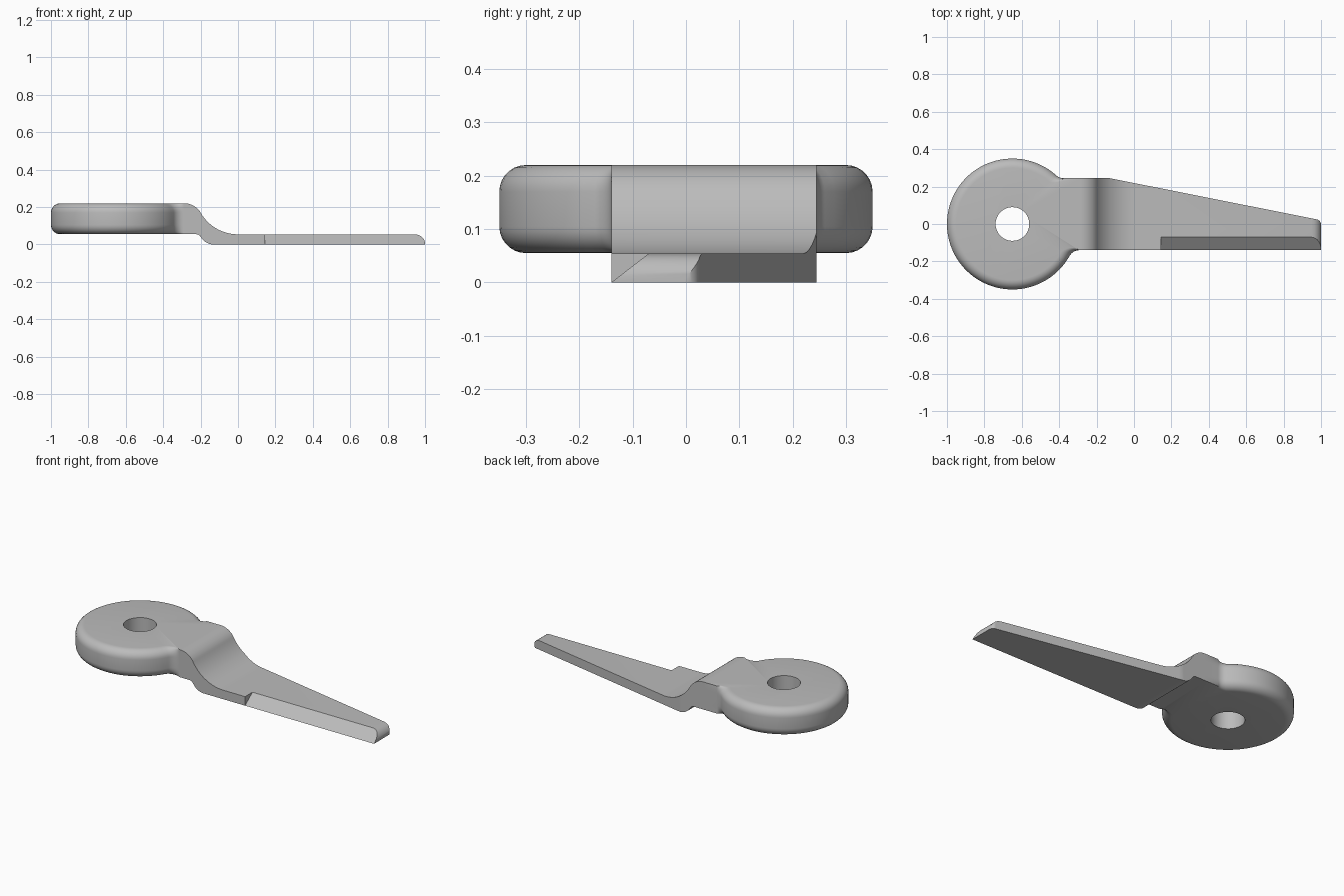
import bpy, bmesh
from math import sin, cos, pi, sqrt, atan2, radians

if "Cube" in bpy.data.objects:
    bpy.data.objects.remove(bpy.data.objects["Cube"], do_unlink=True)

HEAD_X, HEAD_R, EDGE_R, BLEND_R = -0.65, 0.35, 0.05, 0.06
LOW, HIGH, THICK = 0.055, 0.22, 0.054
FRONT, BACK, JOIN_X = -0.14, 0.245, -0.29


def steps(a, b, n):
    return [a + (b - a) * i / n for i in range(n + 1)]


# Plan outline of the head: (x, y, normal x, normal y, edge rounding weight)
def blend(y):
    s, cy = (1 if y > 0 else -1), abs(y) + BLEND_R
    dx = sqrt((HEAD_R + BLEND_R) ** 2 - cy ** 2)
    phi = atan2(cy, dx)
    pts = [(HEAD_X + dx - BLEND_R * cos(u), s * (cy - BLEND_R * sin(u)),
            cos(u), s * sin(u), (pi / 2 - u) / (pi / 2 - phi))
           for u in steps(phi, pi / 2, 8)]
    return phi, pts + [(JOIN_X, y, 0, s, 0)]


phi_back, back_blend = blend(BACK)
phi_front, front_blend = blend(FRONT)
disc = [(HEAD_X + HEAD_R * cos(a), HEAD_R * sin(a), cos(a), sin(a), 1)
        for a in steps(phi_back, 2 * pi - phi_front, 64)[1:-1]]
outline = back_blend[::-1] + disc + front_blend

# Rounded edge: (inset, height) from underside to top
rim = [(EDGE_R * (1 - sin(t)), LOW + EDGE_R * (1 - cos(t))) for t in steps(0, pi / 2, 7)]
rim += [(i, LOW + HIGH - z) for i, z in reversed(rim)]

bm = bmesh.new()
rings = [[bm.verts.new((x - nx * w * i, y - ny * w * i, z)) for x, y, nx, ny, w in outline]
         for i, z in rim]
for lo, hi in zip(rings, rings[1:]):
    for k in range(len(lo) - 1):
        bm.faces.new((lo[k], lo[k + 1], hi[k + 1], hi[k]))
bm.faces.new(rings[0][::-1])
bm.faces.new(rings[-1])


# Arm cross-section limits along its length
def arm_top(x):
    if x < -0.199:
        return 0.12 + sqrt(0.01 - max(0, x + 0.286) ** 2)
    if x < 0:
        return THICK + 0.23 - sqrt(0.23 ** 2 - x * x)
    if x > 0.95:
        return 0.003 + sqrt(max(0, 0.05 ** 2 - (x - 0.95) ** 2))
    return THICK


def arm_bottom(x):
    if x < -0.225:
        return LOW
    if x < -0.199:
        return 0.025 + sqrt(0.03 ** 2 - (x + 0.225) ** 2)
    if x < -0.13:
        return 0.08 - sqrt(0.08 ** 2 - (x + 0.13) ** 2)
    return 0


def arm_back(x):
    if x > 0.976:
        return -0.004 + sqrt(max(0, 0.03 ** 2 - (x - 0.97) ** 2))
    return min(BACK, BACK - 0.199 * (x + 0.13))


stations = [-0.286] + steps(-0.275, -0.225, 4) + steps(-0.219, -0.199, 4)
stations += steps(-0.19, -0.13, 6) + steps(-0.11, 0, 5)
stations += [0.95 + 0.05 * sin(t) for t in steps(0, pi / 2, 12)]

# Arm lofted from the head's end face; columns run underside to top
front_col, back_col = [r[-1] for r in rings], [r[0] for r in rings]
for x in stations:
    zs = (arm_bottom(x), arm_top(x))
    f = [bm.verts.new((x, FRONT, z)) for z in zs]
    b = [bm.verts.new((x, arm_back(x), z)) for z in zs]
    bm.faces.new(front_col[::-1] + f)
    bm.faces.new(back_col + b[::-1])
    bm.faces.new((front_col[-1], f[-1], b[-1], back_col[-1]))
    bm.faces.new((front_col[0], back_col[0], b[0], f[0]))
    front_col, back_col = f, b
bm.faces.new((f[0], b[0], b[1], f[1]))
bmesh.ops.recalc_face_normals(bm, faces=bm.faces)


def make_object(name, bm):
    mesh = bpy.data.meshes.new(name)
    bm.to_mesh(mesh)
    bm.free()
    obj = bpy.data.objects.new(name, mesh)
    bpy.context.collection.objects.link(obj)
    return obj


lever = make_object("lever", bm)

# Cutters: round hole and sloped blade edge
bpy.ops.mesh.primitive_cylinder_add(vertices=48, radius=0.09, depth=1, location=(HEAD_X, 0, 0.1))
hole = bpy.context.object
hole.name = "hole_cutter"

bm = bmesh.new()
slope = 0.07 / THICK
profile = [(FRONT - 0.02 * slope, -0.02), (FRONT + 0.1 * slope, 0.1), (FRONT - 0.1, 0.1), (FRONT - 0.1, -0.02)]
ends = [[bm.verts.new((x, y, z)) for y, z in profile] for x in (0.145, 1.1)]
for end in ends:
    bm.faces.new(end)
for k in range(4):
    j = (k + 1) % 4
    bm.faces.new((ends[0][k], ends[0][j], ends[1][j], ends[1][k]))
bmesh.ops.recalc_face_normals(bm, faces=bm.faces)
wedge = make_object("blade_edge_cutter", bm)

bpy.ops.object.select_all(action="DESELECT")
lever.select_set(True)
bpy.context.view_layer.objects.active = lever
for cutter in (hole, wedge):
    cutter.hide_render = True
    mod = lever.modifiers.new(cutter.name, "BOOLEAN")
    mod.operation, mod.solver, mod.object = "DIFFERENCE", "EXACT", cutter
    bpy.ops.object.modifier_apply(modifier=mod.name)
    bpy.data.objects.remove(cutter, do_unlink=True)

# Plain grey finish
grey = bpy.data.materials.new("plain grey")
grey.use_nodes = True
colour = (0.5, 0.5, 0.5, 1)
grey.diffuse_color = colour
grey.node_tree.nodes["Principled BSDF"].inputs["Base Color"].default_value = colour
lever.data.materials.clear()
lever.data.materials.append(grey)
bpy.ops.object.shade_smooth_by_angle(angle=radians(30))
